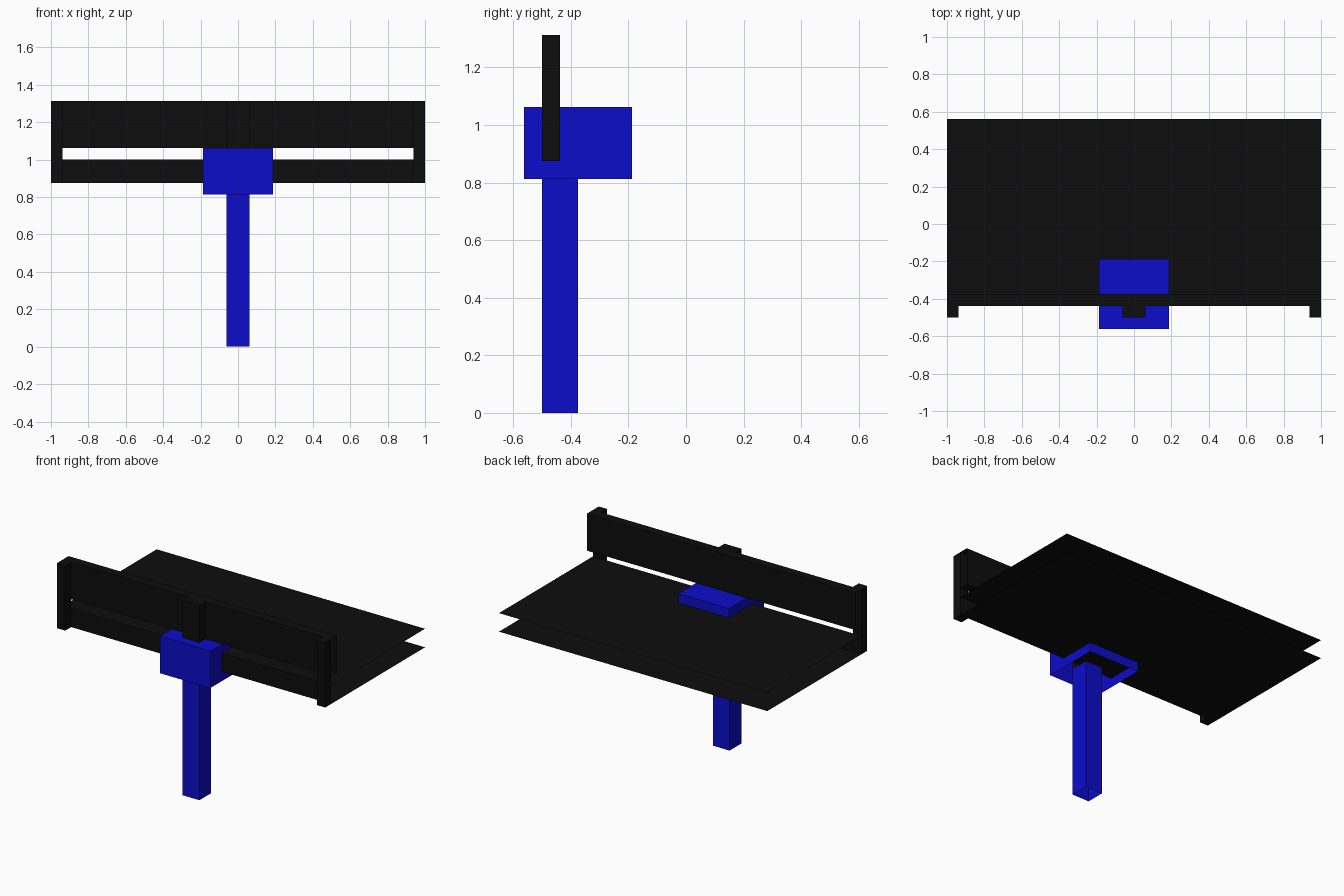
import bpy
import bmesh
from mathutils import Vector

cube = bpy.data.objects.get("Cube")
if cube:
    bpy.data.objects.remove(cube, do_unlink=True)


def make_material(name, colour):
    mat = bpy.data.materials.new(name)
    mat.use_nodes = True
    mat.diffuse_color = colour
    mat.node_tree.nodes["Principled BSDF"].inputs["Base Color"].default_value = colour
    return mat


black = make_material("black", (0.004, 0.004, 0.004, 1))
blue = make_material("blue", (0.0037, 0.0037, 0.59, 1))

DIRECTIONS = {
    "left": Vector((1, 0, 0)), "right": Vector((-1, 0, 0)),
    "back": Vector((0, 1, 0)), "front": Vector((0, -1, 0)),
    "top": Vector((0, 0, 1)), "bottom": Vector((0, 0, -1)),
}


def box(name, mat, xs, ys, zs, open_sides=()):
    """Box between the given limits, with the named sides left open."""
    bm = bmesh.new()
    bmesh.ops.create_cube(bm, size=1)
    for v in bm.verts:
        v.co = [lim[0] if c < 0 else lim[1] for c, lim in zip(v.co, (xs, ys, zs))]
    bm.normal_update()
    unwanted = [f for f in bm.faces
                if any(f.normal.dot(DIRECTIONS[s]) > 0.9 for s in open_sides)]
    bmesh.ops.delete(bm, geom=unwanted, context="FACES")
    mesh = bpy.data.meshes.new(name)
    bm.to_mesh(mesh)
    bm.free()
    mesh.materials.append(mat)
    obj = bpy.data.objects.new(name, mesh)
    bpy.context.collection.objects.link(obj)
    return obj


# Shared levels
DECK_Z, DECK_TOP, PANEL_Z, TOP_Z = 0.875, 1.0, 1.0625, 1.3125
POST_Y, RAIL_Y, PANEL_BACK = -0.5, -0.4375, -0.375

# Deck: two thin sheets joined by a front rail
box("deck", black, (-1, 1), (RAIL_Y, 0.5625), (DECK_Z, DECK_TOP),
    ("left", "right", "back"))

# Upper panel, open at its ends
box("upper_panel", black, (-1, 1), (RAIL_Y, PANEL_BACK), (PANEL_Z, TOP_Z),
    ("left", "right"))

# Upright posts in front of the rails
for name, xs in (("right_post", (-1, -0.9375)),
                 ("centre_post", (-0.0625, 0.0625)),
                 ("left_post", (0.9375, 1))):
    box(name, black, xs, (POST_Y, RAIL_Y), (DECK_Z, TOP_Z))

# Bracket around the rail and the hollow leg under it
box("bracket", blue, (-0.1875, 0.1875), (-0.5625, -0.1875), (0.8125, 1.062),
    ("bottom",))
box("leg", blue, (-0.0625, 0.0625), (POST_Y, PANEL_BACK), (0, DECK_Z),
    ("top", "bottom"))
